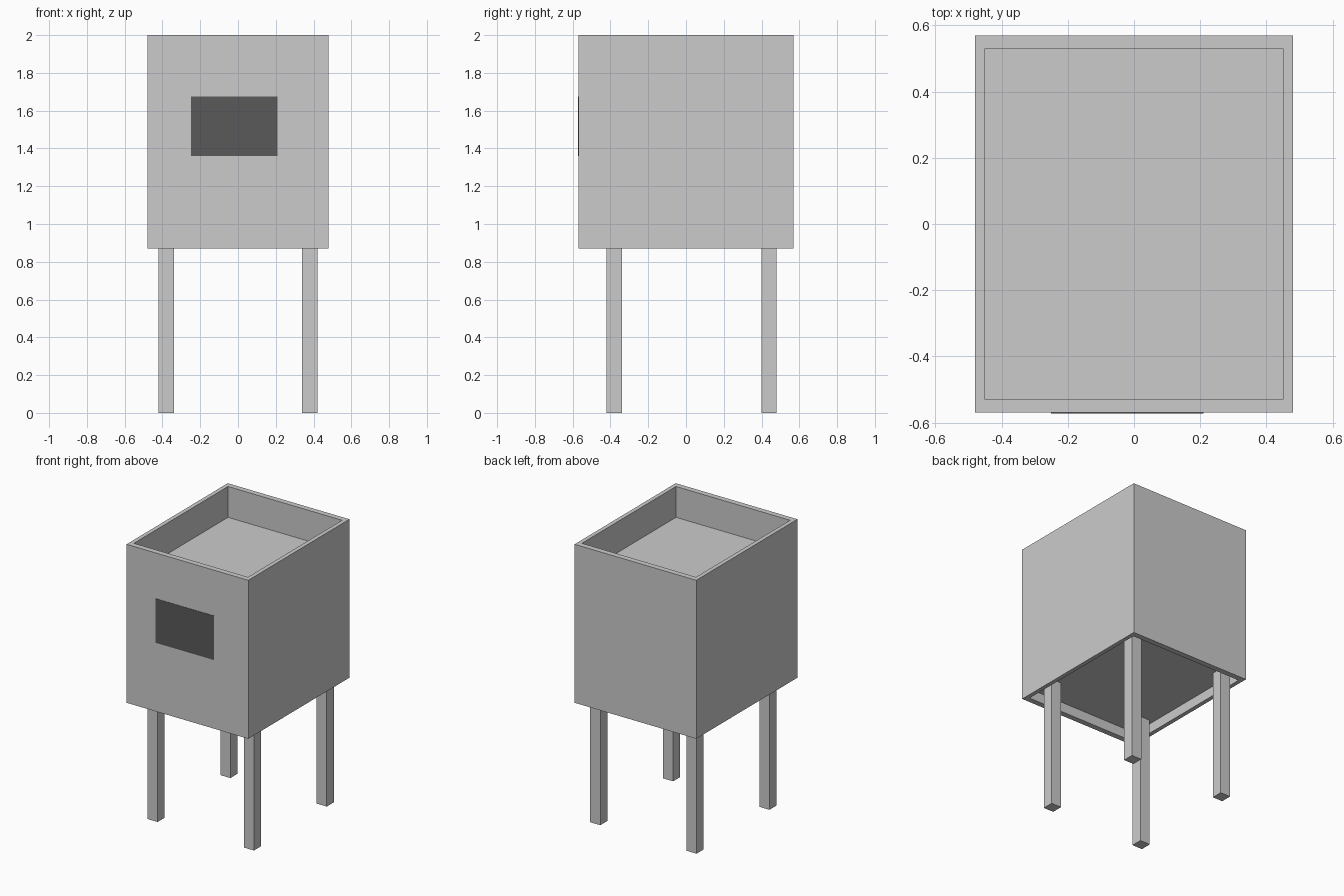
import bpy

if "Cube" in bpy.data.objects:
    bpy.data.objects.remove(bpy.data.objects["Cube"])


def box(name, x, y, z):
    """Axis-aligned box from (min, max) ranges."""
    spans = (x, y, z)
    bpy.ops.mesh.primitive_cube_add(size=1, location=[(a + b) / 2 for a, b in spans])
    obj = bpy.context.object
    obj.name = name
    obj.scale = [b - a for a, b in spans]
    bpy.ops.object.transform_apply(location=False, rotation=False, scale=True)
    return obj


BOTTOM, TOP = 0.87, 2.0
INNER_X, INNER_Y = 0.45, 0.53

# Outer shell: a rectangular tube open at top and bottom
shell = box("shell", (-0.48, 0.48), (-0.57, 0.57), (BOTTOM, TOP))
cutter = box("shell_cutter", (-INNER_X, INNER_X), (-INNER_Y, INNER_Y), (BOTTOM - 0.2, TOP + 0.2))
cut = shell.modifiers.new("hollow", 'BOOLEAN')
cut.operation = 'DIFFERENCE'
cut.solver = 'EXACT'
cut.object = cutter
bpy.context.view_layer.objects.active = shell
bpy.ops.object.modifier_apply(modifier=cut.name)
bpy.data.objects.remove(cutter)

# Inner block: recessed top surface and slightly recessed underside
box("inner_block", (-INNER_X, INNER_X), (-INNER_Y, INNER_Y), (0.94, 1.78))

# Four square legs
for side, x in (("left", -0.38), ("right", 0.38)):
    for end, y in (("front", -0.38), ("back", 0.44)):
        box(f"{end}_{side}_leg", (x - 0.04, x + 0.04), (y - 0.04, y + 0.04), (0, 0.94))

# Dark panel on the front
panel = box("front_panel", (-0.25, 0.21), (-0.572, -0.565), (1.36, 1.675))
dark = bpy.data.materials.new("dark_grey")
dark.diffuse_color = (0.1, 0.1, 0.1, 1)
dark.use_nodes = True
dark.node_tree.nodes["Principled BSDF"].inputs["Base Color"].default_value = dark.diffuse_color
panel.data.materials.append(dark)
